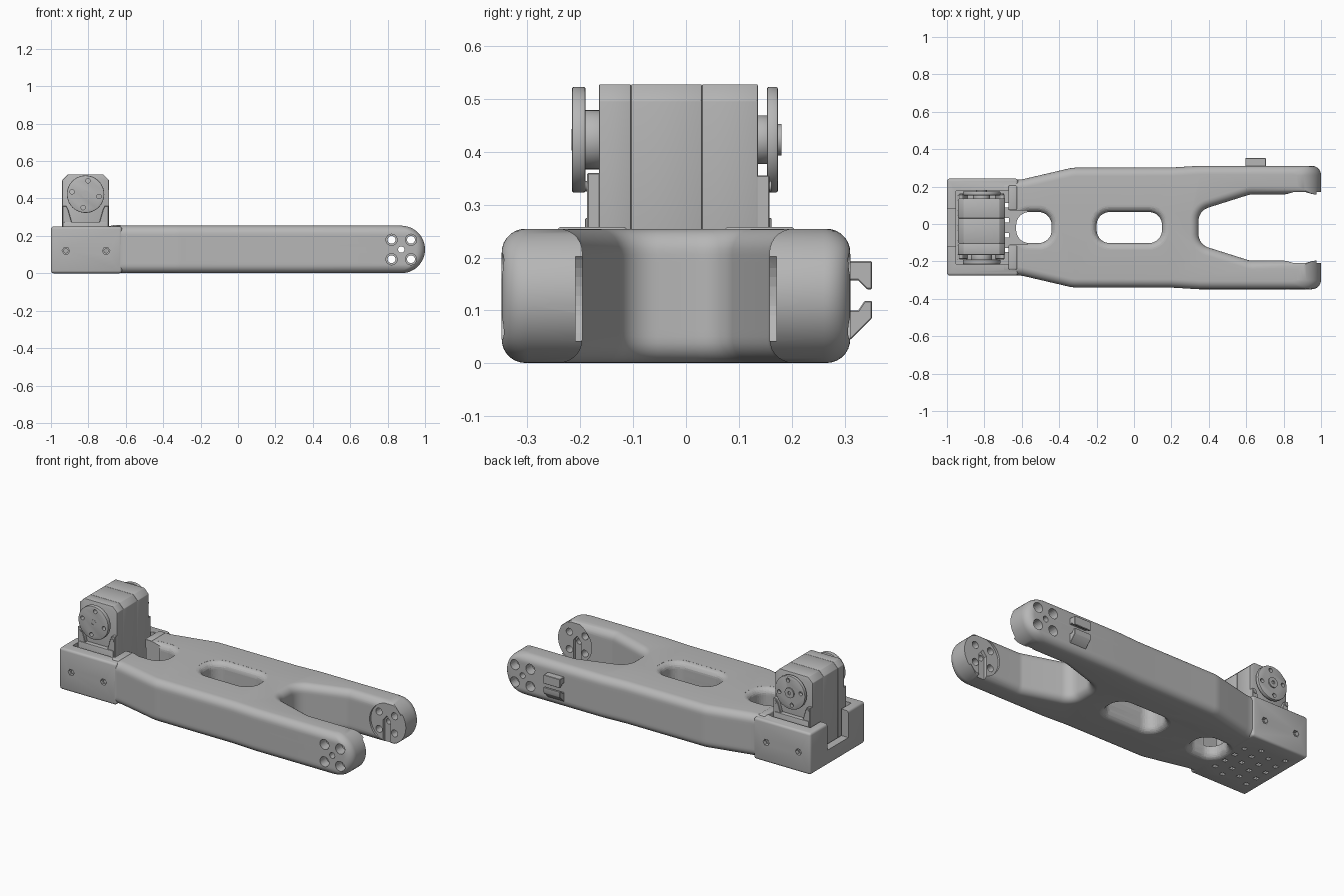
import bpy, bmesh, math
from mathutils import Vector

cube = bpy.data.objects.get("Cube")
if cube:
    bpy.data.objects.remove(cube, do_unlink=True)

gray = bpy.data.materials.new("plain_gray")
gray.use_nodes = True
gray.diffuse_color = (0.47, 0.47, 0.47, 1)
gray.node_tree.nodes["Principled BSDF"].inputs["Base Color"].default_value = gray.diffuse_color

MID = -0.019          # centre line of the arm in y
R = 0.127             # half height of the arm
TIP_X = 1 - R         # axis of the fork holes
AXIS_X, AXIS_Z = -0.815, 0.423   # axis of the motor


def activate(obj):
    bpy.ops.object.select_all(action='DESELECT')
    obj.select_set(True)
    bpy.context.view_layer.objects.active = obj


def make(name, bm):
    bmesh.ops.recalc_face_normals(bm, faces=bm.faces)
    mesh = bpy.data.meshes.new(name)
    bm.to_mesh(mesh)
    bm.free()
    mesh.materials.append(gray)
    obj = bpy.data.objects.new(name, mesh)
    bpy.context.collection.objects.link(obj)
    return obj


def skin(name, rings):
    """Closed solid through rings of equal point count."""
    bm = bmesh.new()
    loops = [[bm.verts.new(p) for p in ring] for ring in rings]
    n = len(loops[0])
    for a, b in zip(loops, loops[1:]):
        for i in range(n):
            j = (i + 1) % n
            bm.faces.new((a[i], a[j], b[j], b[i]))
    bm.faces.new(loops[0][::-1])
    bm.faces.new(loops[-1])
    return make(name, bm)


def prism(name, pts, lo, hi, axis='Y'):
    place = {'X': lambda u, v, w: (w, u, v), 'Y': lambda u, v, w: (u, w, v)}[axis]
    return skin(name, [[place(p[0], p[1], w) for p in pts] for w in (lo, hi)])


def disc(name, x, z, r, lo, hi, n=40):
    pts = [(x + r * math.cos(math.tau * i / n), z + r * math.sin(math.tau * i / n)) for i in range(n)]
    return prism(name, pts, lo, hi)


def box(name, x0, x1, y0, y1, z0, z1):
    return prism(name, [(x0, z0), (x1, z0), (x1, z1), (x0, z1)], y0, y1)


def finish(obj, bevel=0.0, segments=3):
    activate(obj)
    if bevel:
        mod = obj.modifiers.new("soft_edges", 'BEVEL')
        mod.width, mod.segments, mod.limit_method = bevel, segments, 'ANGLE'
        bpy.ops.object.modifier_apply(modifier=mod.name)
    bpy.ops.object.shade_smooth_by_angle(angle=math.radians(32))
    return obj


def combine(target, others, op='DIFFERENCE'):
    activate(target)
    for other in others:
        mod = target.modifiers.new("combine", 'BOOLEAN')
        mod.operation, mod.solver, mod.object = op, 'EXACT', other
        bpy.ops.object.modifier_apply(modifier=mod.name)
        bpy.data.objects.remove(other, do_unlink=True)


def round_poly(corners, steps=8):
    """Polygon from (x, y, corner radius)."""
    out = []
    for i, (x, y, r) in enumerate(corners):
        p = Vector((x, y))
        if not r:
            out.append(p)
            continue
        u = (Vector(corners[i - 1][:2]) - p).normalized()
        v = (Vector(corners[(i + 1) % len(corners)][:2]) - p).normalized()
        half = u.angle(v) / 2
        mid = p + (u + v).normalized() * r / math.sin(half)
        t = r / math.tan(half)
        a, b = (p + u * t - mid).normalized(), (p + v * t - mid).normalized()
        out += [mid + a.slerp(b, k / steps) * r for k in range(steps + 1)]
    return out


def inset(pts, d):
    out = []
    for i, p in enumerate(pts):
        e, f = (p - pts[i - 1]).normalized(), (pts[(i + 1) % len(pts)] - p).normalized()
        m, n = Vector((-e.y, e.x)), Vector((-f.y, f.x))
        out.append(p + (m + n) * d / (1 + m.dot(n)))
    return out


def fillet(z, r):
    """Inset at height z for a rounded top and bottom edge."""
    s = max(0, r - min(z, 2 * R - z))
    return r - math.sqrt(max(0, r * r - s * s))


LEVELS = [R - R * math.cos(math.pi * k / 24) for k in range(25)]

# arm body: forked outline, rounded edges and round prong ends
half = [(-0.72, -0.25, 0), (-0.6, -0.257, 0.2), (-0.33, -0.32, 0.2), (0.2, -0.321, 0),
        (0.35, -0.33, 0), (1, -0.33, 0.05), (1, -0.177, 0), (0.62, -0.177, 0.08), (0.345, -0.09, 0.075)]
outline = round_poly(half + [(x, -y, r) for x, y, r in reversed(half)])
rings = []
for z in LEVELS:
    drop = R - math.sqrt(max(0, R * R - (z - R) ** 2))
    rings.append([(o.x - drop if o.x > 0.9 else p.x, p.y + MID, z + 0.0005)
                  for o, p in zip(outline, inset(outline, fillet(z, 0.045)))])
arm = skin("arm_body", rings)

# motor bay joined to the rear of the arm
bay = box("motor_bay", -1, -0.62, MID - 0.257, MID + 0.262, 0, 0.25)
finish(bay, 0.014)
combine(arm, [bay], 'UNION')


def slot(x0, x1):
    pts = round_poly([(x0, -0.083, 0.07), (x1, -0.083, 0.07), (x1, 0.083, 0.07), (x0, 0.083, 0.07)])
    rows = [(-0.02, -fillet(0, 0.035))] + [(z, -fillet(z, 0.035)) for z in LEVELS] + [(0.3, -fillet(0, 0.035))]
    return skin("slot_cutter", [[(p.x, p.y + MID, z) for p in inset(pts, d)] for z, d in rows])


cutters = [slot(-0.2, 0.15), slot(-0.63, -0.44),
           box("bay_cutter", -0.953, -0.665, MID - 0.195, MID + 0.195, 0.07, 0.4),
           box("rear_notch_cutter", -1.1, -0.9, MID - 0.1, MID + 0.1, 0.09, 0.4),
           box("inner_notch_cutter", -0.7, -0.57, MID - 0.09, MID + 0.09, 0.07, 0.4)]
# vent holes in the bay floor
for col in range(4):
    for row in range(5 - col % 2):
        x, y = -0.93 + col * 0.083, MID - 0.16 + row * 0.08 + (col % 2) * 0.04
        cutters.append(box("vent_cutter", x - 0.013, x + 0.013, y - 0.012, y + 0.012, -0.1, 0.1))
# screw holes through the bay walls
for x in (-0.92, -0.705):
    cutters.append(disc("bay_screw_cutter", x, 0.12, 0.011, -0.5, 0.5, 16))
    for side in (-1, 1):
        y = MID + side * 0.26
        cutters.append(disc("bay_sink_cutter", x, 0.12, 0.02, y - 0.02, y + 0.02, 6))
# prong holes, counterbores, inner round recesses and key grooves
for dx in (-0.052, 0.052):
    for dz in (-0.052, 0.052):
        cutters.append(disc("prong_hole_cutter", TIP_X + dx, R + dz, 0.021, -0.5, 0.5, 20))
        for side in (-1, 1):
            y = MID + side * 0.33
            cutters.append(disc("prong_sink_cutter", TIP_X + dx, R + dz, 0.03, y - 0.06, y + 0.06, 24))
cutters.append(disc("prong_centre_cutter", TIP_X, R, 0.017, -0.5, 0.5, 20))
groove = [(TIP_X - 0.025, -0.05), (TIP_X + 0.025, -0.05), (TIP_X + 0.025, R + 0.01),
          (TIP_X, R + 0.04), (TIP_X - 0.025, R + 0.01)]
for side in (-1, 1):
    near, deep = MID + side * 0.16, MID + side * 0.19
    cutters.append(disc("recess_cutter", TIP_X + 0.012, R, 0.118, *sorted((near, deep))))
    cutters.append(prism("groove_cutter", groove, *sorted((near, deep + side * 0.02))))
combine(arm, cutters)
finish(arm)

# raised lips on the inner bay wall
for side, label in ((-1, "right"), (1, "left")):
    ys = sorted((MID + side * 0.092, MID + side * 0.225))
    finish(box("bay_lip_" + label, -0.672, -0.625, *ys, 0.2, 0.258), 0.008)

# motor case in three sections
x0, x1, top, c = -0.94, -0.69, 0.528, 0.03
case = [(x0, 0.07), (x1, 0.07), (x1, top - c), (x1 + -c, top), (x0 + c, top), (x0, top - c)]
cuts = (-0.165, -0.104, 0.03, 0.136)
for label, lo, hi in zip(("front", "middle", "back"), cuts, cuts[1:]):
    finish(prism("motor_case_" + label, case, lo, hi), 0.003, 2)

# motor feet, mounting columns and bolts at both ends
for label, y, out, height in (("front", -0.165, -1, 0.36), ("back", 0.136, 1, 0.355)):
    end = y + out * 0.026
    ys = sorted((y - out * 0.01, end))
    finish(box("motor_foot_" + label, x0 + 0.01, x1 - 0.01, *ys, 0.07, 0.275), 0.003, 2)
    for side in (-1, 1):
        e = AXIS_X + side * 0.123
        col = [(e, 0.07), (e - side * 0.05, 0.07), (e - side * 0.05, 0.27),
               (e - side * 0.03, height - 0.02), (e - side * 0.02, height), (e, height)]
        finish(prism("motor_column_" + label, col, *sorted((y - out * 0.01, end - out * 0.004))), 0.002, 1)
        finish(disc("column_bolt_" + label, e - side * 0.014, 0.335, 0.01, *sorted((y, end)), 12))

# output horns on the motor axis: hub, drilled disc, centre screw
for label, y, out, gap, thick, hub in (("front", -0.165, -1, 0.025, 0.026, 0.056),
                                       ("back", 0.136, 1, 0.017, 0.021, 0.046)):
    inner, outer = y + out * gap, y + out * (gap + thick)
    finish(disc("horn_hub_" + label, AXIS_X, AXIS_Z, hub, *sorted((y - out * 0.005, inner + out * 0.002))), 0.002, 2)
    horn = finish(disc("horn_" + label, AXIS_X, AXIS_Z, 0.1, *sorted((inner, outer)), 48), 0.004, 2)
    holes = []
    for k in range(4):
        a = math.radians(80 + 90 * k)
        holes.append(disc("horn_hole_cutter", AXIS_X + 0.073 * math.cos(a), AXIS_Z + 0.073 * math.sin(a),
                          0.012, -0.4, 0.4, 16))
    combine(horn, holes)
    finish(horn)
    rise = 0.007 if out > 0 else 0.001
    boss = disc("horn_screw_" + label, AXIS_X, AXIS_Z, 0.03 if out > 0 else 0.02,
                *sorted((inner, outer + out * rise)), 24)
    combine(boss, [disc("socket_cutter", AXIS_X, AXIS_Z, 0.011, *sorted((outer - out * 0.01, outer + out * 0.05)), 6)])
    finish(boss)

# cable clip on the back of the left prong: two facing hooks
wall = MID + 0.32
hooks = {"upper": [(wall, 0.193), (0.352, 0.193), (0.352, 0.14), (0.342, 0.14), (0.326, 0.157), (wall, 0.157)],
         "lower": [(wall, 0.045), (0.312, 0.045), (0.352, 0.085), (0.352, 0.118), (0.338, 0.118),
                   (0.326, 0.1), (wall, 0.1)]}
for label, pts in hooks.items():
    finish(prism("clip_hook_" + label, pts, 0.595, 0.705, 'X'), 0.002, 1)
